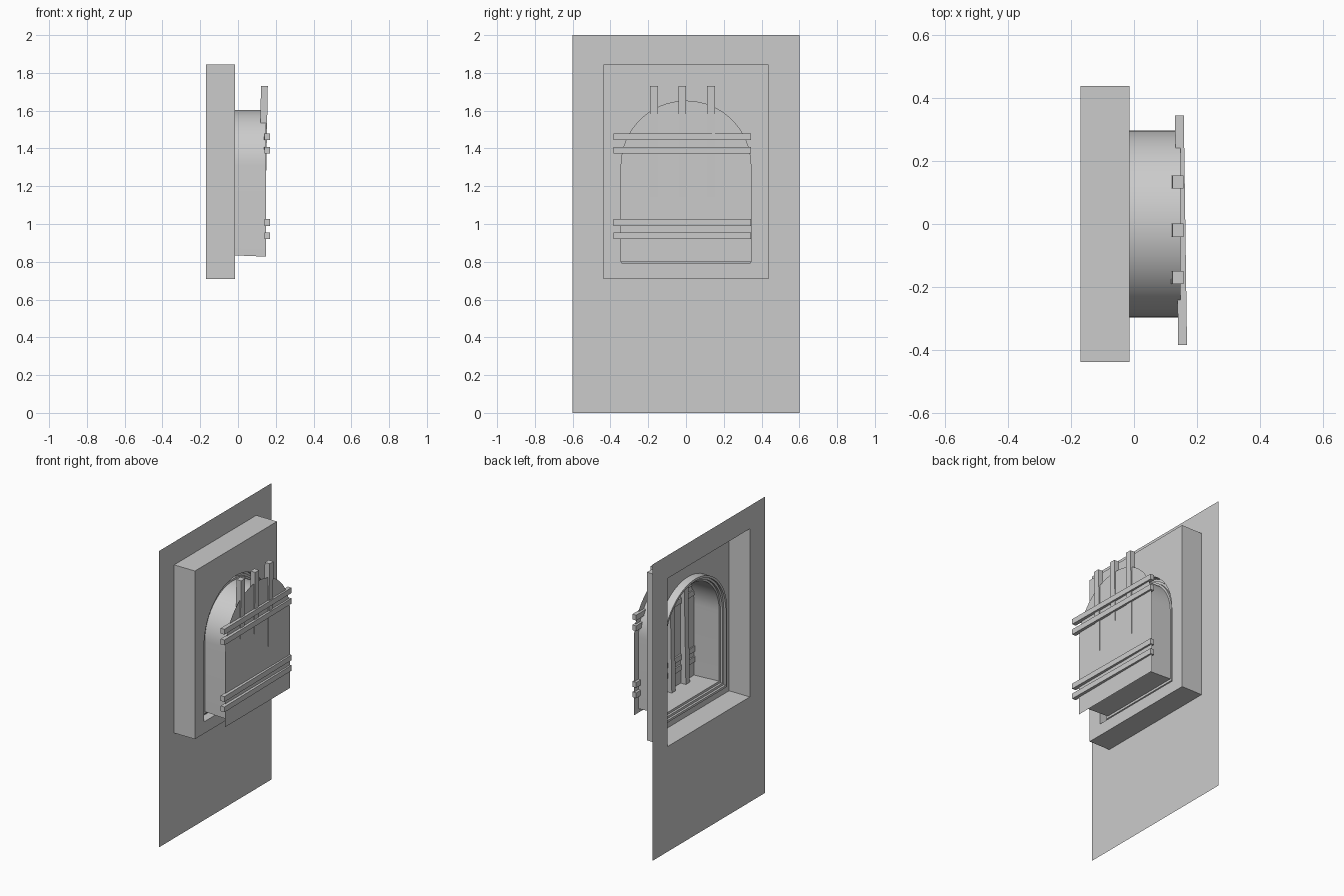
import bpy, bmesh, math

old = bpy.data.objects.get("Cube")
if old:
    bpy.data.objects.remove(old)

grey = bpy.data.materials.new("plain_grey")
grey.use_nodes = True
grey.diffuse_color = (0.6, 0.6, 0.6, 1)
grey.node_tree.nodes["Principled BSDF"].inputs["Base Color"].default_value = (0.6, 0.6, 0.6, 1)

WALL_X, BACK_X, PLATE_X = -0.17, -0.015, 0.147
SPRING_Z = 1.307  # height where the arch starts to curve


def finish(name, bm, smooth=False):
    bmesh.ops.recalc_face_normals(bm, faces=bm.faces)
    mesh = bpy.data.meshes.new(name)
    bm.to_mesh(mesh)
    bm.free()
    mesh.materials.append(grey)
    obj = bpy.data.objects.new(name, mesh)
    bpy.context.collection.objects.link(obj)
    if smooth:
        bpy.ops.object.select_all(action='DESELECT')
        obj.select_set(True)
        bpy.context.view_layer.objects.active = obj
        bpy.ops.object.shade_smooth_by_angle(angle=math.radians(30))
    return obj


def rect(x, half, bottom, top):
    return [(x, -half, bottom), (x, half, bottom), (x, half, top), (x, -half, top)]


def arch(x, r, bottom, steps=32):
    curve = [(x, r * math.cos(math.pi * i / steps), SPRING_Z + r * math.sin(math.pi * i / steps))
             for i in range(steps + 1)]
    return [(x, -r, bottom), (x, r, bottom)] + curve


def sheet(name, *loops):
    """Flat sheet bounded by the first loop, with the others as holes."""
    bm = bmesh.new()
    for loop in loops:
        vs = [bm.verts.new(p) for p in loop]
        for i, v in enumerate(vs):
            bm.edges.new((v, vs[i - 1]))
    if len(loops) == 1:
        bm.faces.new(vs)
    else:
        bmesh.ops.triangle_fill(bm, use_beauty=True, edges=bm.edges[:], normal=(1, 0, 0))
    return finish(name, bm)


def loft(name, loops, smooth=False):
    """Open shell joining successive loops."""
    bm = bmesh.new()
    rings = [[bm.verts.new(p) for p in loop] for loop in loops]
    for a, b in zip(rings, rings[1:]):
        for i in range(len(a)):
            bm.faces.new((a[i - 1], a[i], b[i], b[i - 1]))
    return finish(name, bm, smooth)


def bar(name, lo, hi, lean_y=0, lean_z=0):
    """Box whose x position drifts along its length."""
    bm = bmesh.new()
    bmesh.ops.create_cube(bm, size=1)
    for v in bm.verts:
        x, y, z = [a + (c + 0.5) * (b - a) for a, b, c in zip(lo, hi, v.co)]
        v.co = (x + lean_y * y + lean_z * (z - SPRING_Z), y, z)
    return finish(name, bm)


# Wall with its rectangular recess
sheet("wall", rect(WALL_X, 0.6, 0, 2), rect(WALL_X, 0.438, 0.71, 1.845))
loft("recess_sides", [rect(x, 0.438, 0.71, 1.845) for x in (WALL_X, BACK_X)])
sheet("recess_back", rect(BACK_X, 0.438, 0.71, 1.845), arch(BACK_X, 0.34, 0.79))

# Stepped moulding around the arched opening: x, radius, sill height
steps = [(BACK_X, 0.34, 0.79), (-0.07, 0.34, 0.79), (-0.07, 0.325, 0.805),
         (-0.055, 0.325, 0.805), (-0.055, 0.31, 0.82), (-0.04, 0.31, 0.82),
         (-0.04, 0.297, 0.835)]
loft("arch_moulding", [arch(*s) for s in steps], True)

# Arched tunnel and the plate that closes it
loft("window_tunnel", [arch(-0.04, 0.297, 0.835), arch(PLATE_X, 0.297, 0.827)], True)
sheet("window_plate", arch(PLATE_X, 0.346, 0.8))

# Slightly leaning window bars
for i, y in enumerate((-0.17, -0.02, 0.133)):
    bar(f"upright_bar_{i + 1}", (0.114, y - 0.021, 0.83), (0.15, y + 0.021, 1.73), lean_z=0.018)
for i, z in enumerate((0.938, 1.008, 1.39, 1.462)):
    bar(f"cross_bar_{i + 1}", (0.135, -0.385, z - 0.018), (0.163, 0.345, z + 0.018), lean_y=-0.014)
